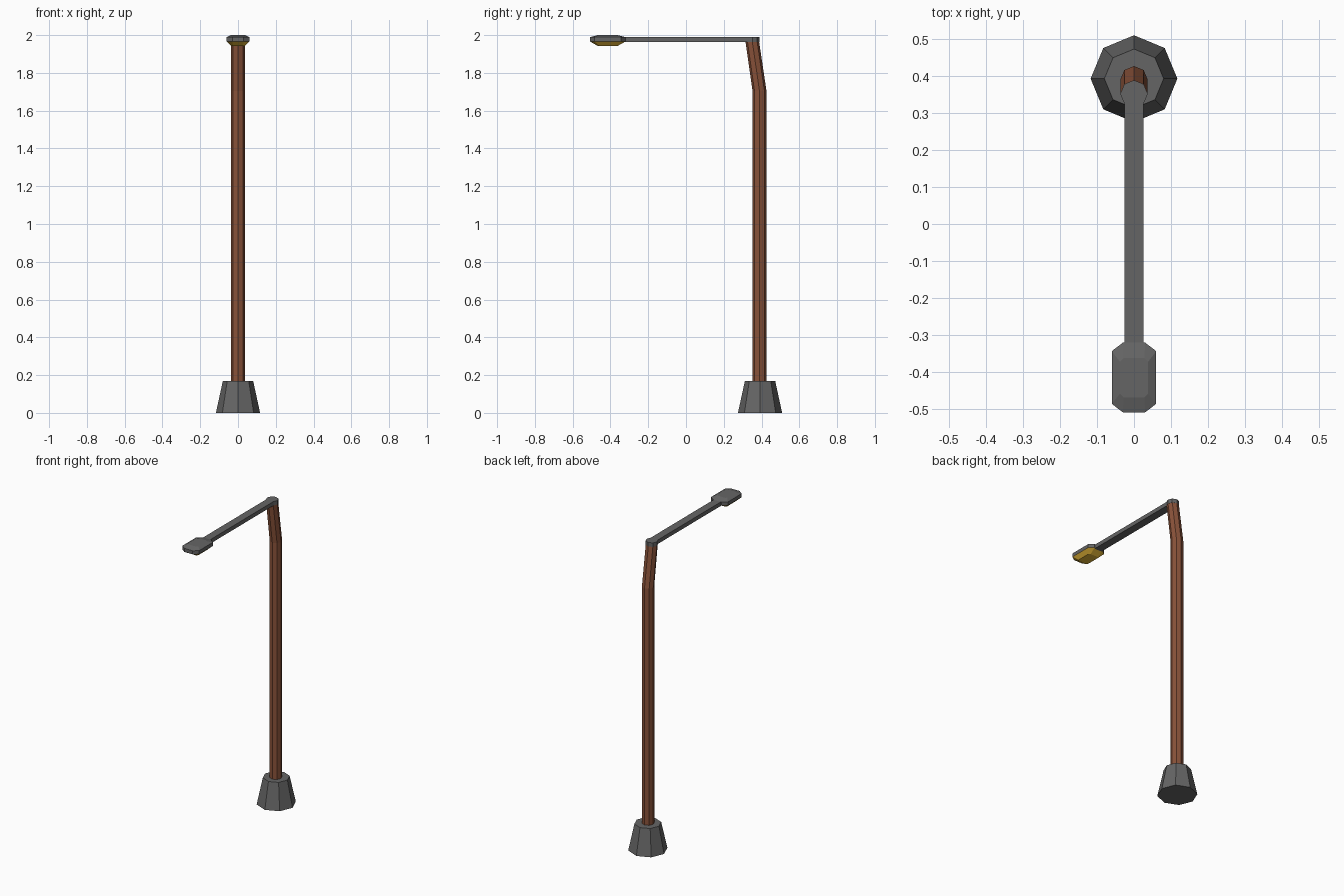
import bpy, bmesh, math

if "Cube" in bpy.data.objects:
    bpy.data.objects.remove(bpy.data.objects["Cube"])


def mat(name, rgb):
    m = bpy.data.materials.new(name)
    m.diffuse_color = (*rgb, 1)
    m.use_nodes = True
    m.node_tree.nodes["Principled BSDF"].inputs["Base Color"].default_value = m.diffuse_color
    return m


GREY = mat("dark grey metal", (0.13, 0.13, 0.13))
BROWN = mat("rust brown", (0.25, 0.085, 0.042))
YELLOW = mat("amber lamp", (0.80, 0.48, 0.04))


def loft(name, rings, *mats):
    """Skin a stack of equal-length rings and cap both ends."""
    bm = bmesh.new()
    vs = [[bm.verts.new(p) for p in r] for r in rings]
    n = len(vs[0])
    for a, b in zip(vs, vs[1:]):
        for i in range(n):
            j = (i + 1) % n
            bm.faces.new((a[i], a[j], b[j], b[i]))
    bm.faces.new(vs[0][::-1])
    bm.faces.new(vs[-1])
    bmesh.ops.recalc_face_normals(bm, faces=bm.faces)
    me = bpy.data.meshes.new(name)
    bm.to_mesh(me)
    bm.free()
    for m in mats:
        me.materials.append(m)
    ob = bpy.data.objects.new(name, me)
    bpy.context.collection.objects.link(ob)
    return ob


def octagon(y, z, r):
    return [(r * math.cos(i * math.pi / 4), y + r * math.sin(i * math.pi / 4), z)
            for i in range(8)]


def chamfered(w, y0, y1, cx, cy, z):
    """Rectangle with cut corners."""
    half = [(w - cx, y0), (w, y0 + cy), (w, y1 - cy), (w - cx, y1)]
    return [(x, y, z) for x, y in half] + [(-x, y, z) for x, y in half[::-1]]


# Tapered foot
loft("foot", [octagon(0.392, 0, 0.117), octagon(0.392, 0.17, 0.08)], GREY)

# Pole, bent forward near the top
loft("pole", [octagon(0.389, 0.16, 0.037), octagon(0.389, 1.705, 0.037),
              octagon(0.351, 1.965, 0.036)], BROWN)

# Collar on the pole top and the horizontal arm
loft("arm_collar", [octagon(0.351, 1.963, 0.037), octagon(0.351, 1.989, 0.037)], GREY)
loft("arm", [[(x, y, z) for x, z in ((-.026, 1.963), (.026, 1.963), (.026, 1.989), (-.026, 1.989))]
             for y in (-0.335, 0.325)], GREY)

# Lamp head: grey housing above, amber lens below
head = loft("lamp_head", [chamfered(0.036, -0.468, -0.362, 0.010, 0.010, 1.943),
                          chamfered(0.060, -0.508, -0.320, 0.030, 0.023, 1.966),
                          chamfered(0.060, -0.508, -0.320, 0.030, 0.023, 1.989),
                          chamfered(0.038, -0.468, -0.362, 0.010, 0.010, 2.0)], GREY, YELLOW)
for f in head.data.polygons:
    f.material_index = 1 if f.center.z < 1.965 else 0
